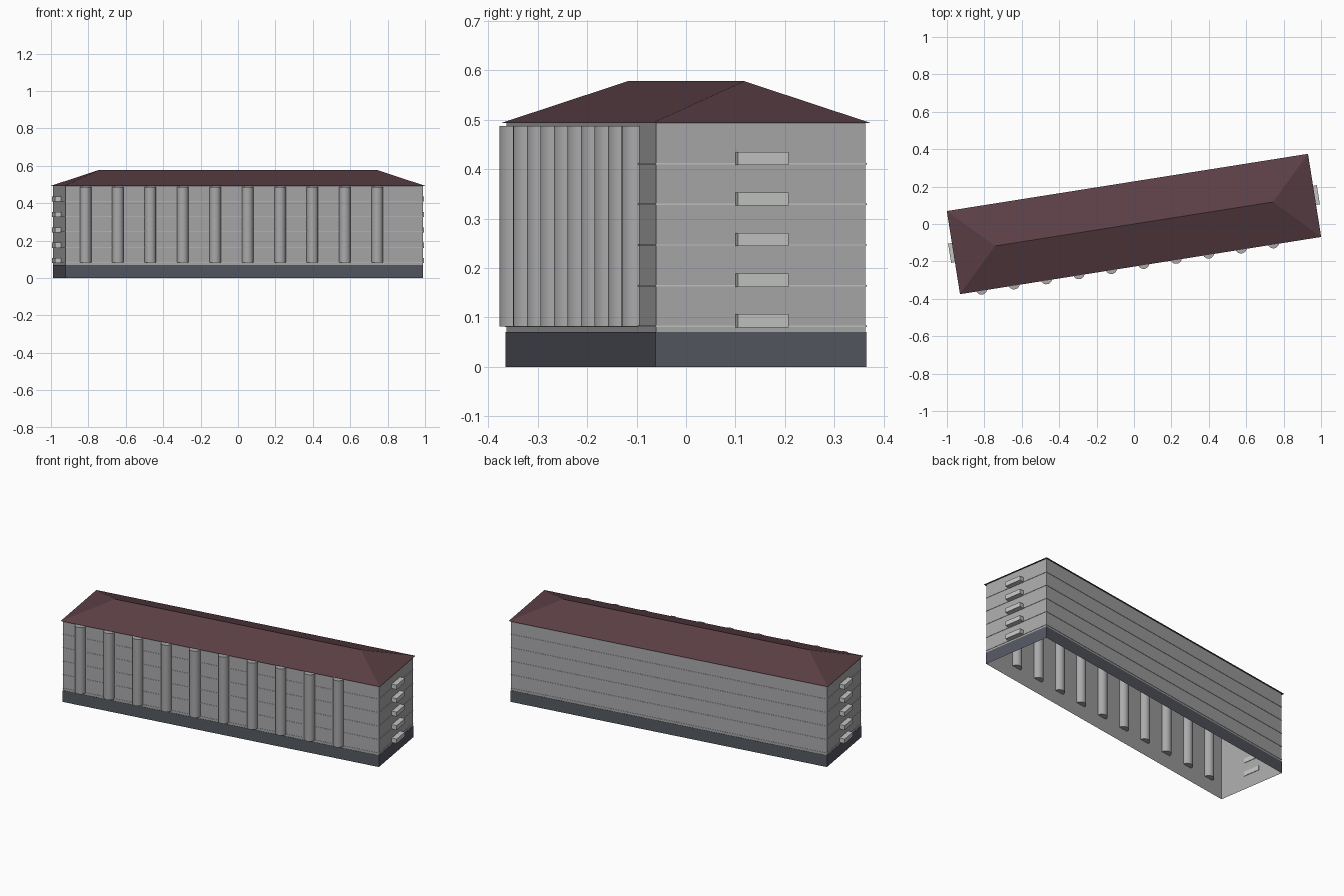
import bpy, bmesh, math

if "Cube" in bpy.data.objects:
    bpy.data.objects.remove(bpy.data.objects["Cube"], do_unlink=True)

TURN = math.radians(9)       # the whole block stands turned on its plot
HX, HY = 0.967, 0.2145       # half length and half depth of the walls


def material(name, r, g, b):
    m = bpy.data.materials.new(name)
    m.use_nodes = True
    m.diffuse_color = (r, g, b, 1)
    m.node_tree.nodes["Principled BSDF"].inputs["Base Color"].default_value = (r, g, b, 1)
    return m


WALL = material("wall grey", 0.40, 0.40, 0.41)
PLINTH = material("plinth slate", 0.09, 0.098, 0.12)
ROOF = material("roof maroon", 0.105, 0.05, 0.06)
TRIM = material("trim pale grey", 0.55, 0.56, 0.55)


def finish(name, bm, mat):
    mesh = bpy.data.meshes.new(name)
    bm.to_mesh(mesh)
    bm.free()
    mesh.materials.append(mat)
    ob = bpy.data.objects.new(name, mesh)
    ob.rotation_euler.z = TURN
    bpy.context.collection.objects.link(ob)
    return ob


def sweep(name, profile, mat, cap_bottom=False):
    """Carry an (outset, height) profile round the wall rectangle."""
    bm = bmesh.new()
    rings = [[bm.verts.new((sx * (HX + o), sy * (HY + o), z))
              for sx, sy in ((-1, -1), (1, -1), (1, 1), (-1, 1))]
             for o, z in profile]
    for low, high in zip(rings, rings[1:]):
        for i in range(4):
            j = (i + 1) % 4
            bm.faces.new((low[i], low[j], high[j], high[i]))
    if cap_bottom:
        bm.faces.new(rings[0][::-1])
    bmesh.ops.remove_doubles(bm, verts=bm.verts, dist=1e-5)
    return finish(name, bm, mat)


# Open-bottomed wall shell, plinth and floor bands
sweep("walls", [(0, 0), (0, 0.495)], WALL)
sweep("plinth", [(0.0015, 0), (0.0015, 0.07), (0, 0.07)], PLINTH)
for n in range(5):
    z = 0.081 + n * 0.082
    sweep(f"floor_band_{n + 1}",
          [(0, z), (0.0025, z), (0.0025, z + 0.003), (0, z + 0.003)], TRIM)

# Hipped roof: the last ring collapses into the ridge
sweep("roof", [(0.0105, 0.493), (-HY, 0.578)], ROOF, cap_bottom=True)

# Round columns half sunk in the front wall
for n in range(10):
    bm = bmesh.new()
    bmesh.ops.create_cone(bm, cap_ends=True, segments=24, radius1=0.031,
                          radius2=0.031, depth=0.405)
    bmesh.ops.translate(bm, verts=bm.verts,
                        vec=(-0.8594 + n * 0.1755, -HY, 0.2845))
    for f in bm.faces:
        f.smooth = abs(f.normal.z) < 0.5
    for e in bm.edges:
        e.smooth = all(f.smooth for f in e.link_faces)
    finish(f"column_{n + 1}", bm, WALL)

# Small ledge boxes on both end walls, one per floor
for side, word in ((1, "left"), (-1, "right")):
    for n in range(5):
        bm = bmesh.new()
        bmesh.ops.create_cube(bm, size=1)
        bmesh.ops.scale(bm, verts=bm.verts, vec=(0.034, 0.104, 0.027))
        bmesh.ops.translate(bm, verts=bm.verts,
                            vec=(side * (HX + 0.014), 0, 0.0935 + n * 0.082))
        finish(f"{word}_ledge_{n + 1}", bm, TRIM)
